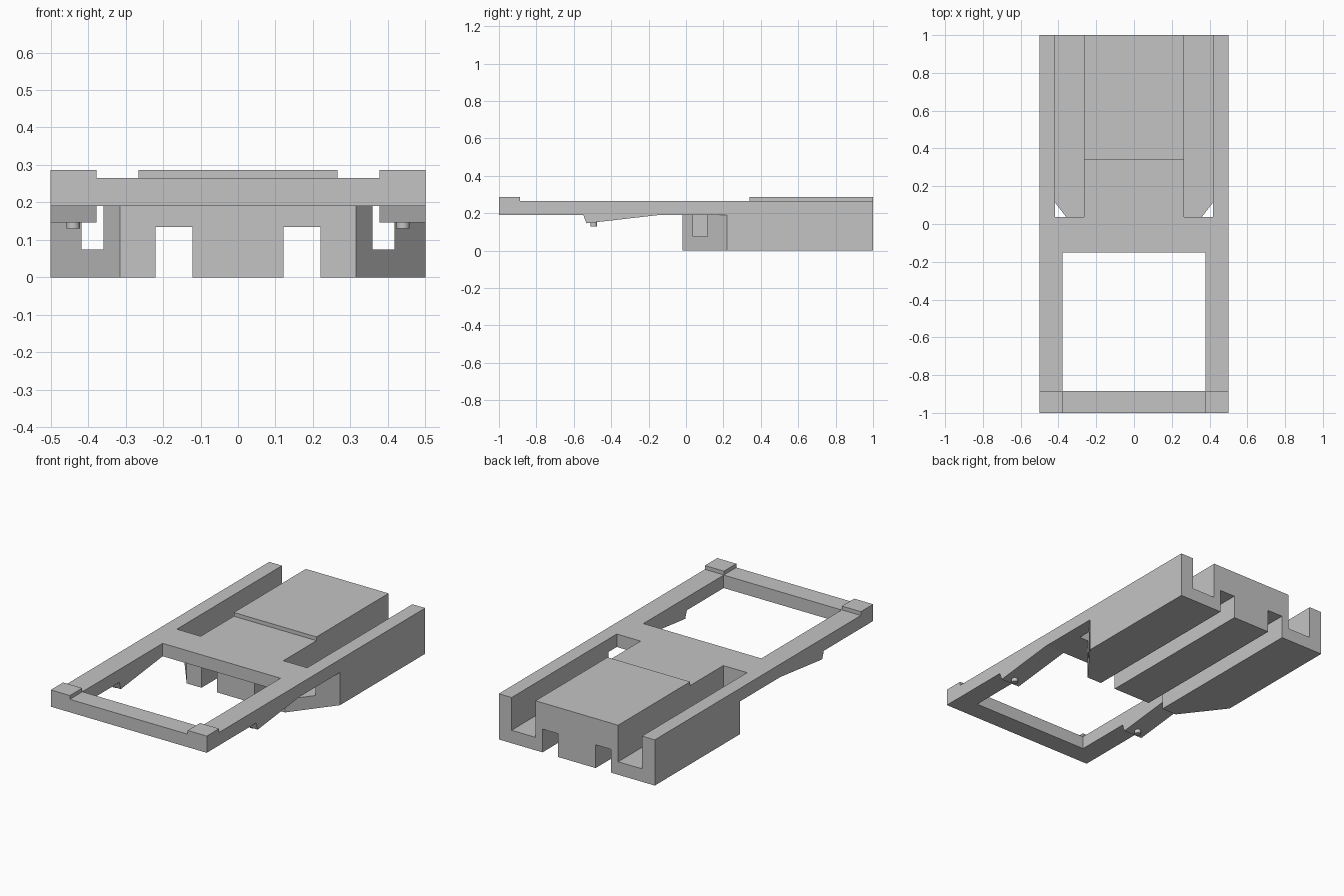
import bpy
import bmesh
from mathutils import Matrix

if "Cube" in bpy.data.objects:
    bpy.data.objects.remove(bpy.data.objects["Cube"], do_unlink=True)

grey = bpy.data.materials.new("light_grey")
grey.use_nodes = True
colour = (0.55, 0.55, 0.55, 1)
grey.diffuse_color = colour
grey.node_tree.nodes["Principled BSDF"].inputs["Base Color"].default_value = colour


def add_object(name, bm):
    bmesh.ops.recalc_face_normals(bm, faces=bm.faces)
    mesh = bpy.data.meshes.new(name)
    bm.to_mesh(mesh)
    bm.free()
    mesh.materials.append(grey)
    obj = bpy.data.objects.new(name, mesh)
    bpy.context.collection.objects.link(obj)
    return obj


def prism(name, outline, offset):
    """Extrude a closed outline of 3D points along an offset."""
    bm = bmesh.new()
    face = bm.faces.new([bm.verts.new(p) for p in outline])
    result = bmesh.ops.extrude_face_region(bm, geom=[face], use_keep_orig=True)
    verts = [g for g in result["geom"] if isinstance(g, bmesh.types.BMVert)]
    bmesh.ops.translate(bm, verts=verts, vec=offset)
    return add_object(name, bm)


def box(name, x, y, z):
    outline = [(x[0], y[0], z[0]), (x[1], y[0], z[0]), (x[1], y[1], z[0]), (x[0], y[1], z[0])]
    return prism(name, outline, (0, 0, z[1] - z[0]))


def span(side, a, b):
    return sorted((side * a, side * b))


def combine(target, tool, operation):
    """Apply a boolean and discard the tool."""
    mod = target.modifiers.new("boolean", "BOOLEAN")
    mod.object, mod.operation, mod.solver = tool, operation, "EXACT"
    bpy.context.view_layer.update()
    evaluated = target.evaluated_get(bpy.context.evaluated_depsgraph_get())
    mesh = bpy.data.meshes.new_from_object(evaluated)
    target.modifiers.clear()
    target.data = mesh
    bpy.data.objects.remove(tool, do_unlink=True)


DECK_LOW, DECK_TOP, RAISED = 0.19, 0.265, 0.287

# Long flat deck joined to the rear body with its angled front corners
chassis = box("chassis", (-0.5, 0.5), (-1, 1), (DECK_LOW, DECK_TOP))
half = [(0.315, -0.02), (0.5, 0.22), (0.5, 1)]
outline = half + [(-x, y) for x, y in reversed(half)]
body = prism("rear_body", [(x, y, 0) for x, y in outline], (0, 0, 0.22))
combine(chassis, body, "UNION")

# Front window, upper side channels and lower grooves
cutters = [box("window_cutter", (-0.378, 0.378), (-0.885, -0.15), (0.1, 0.4))]
for side in (-1, 1):
    cutters.append(box("channel_cutter", span(side, 0.265, 0.418), (0.037, 1.1), (0.075, 0.4)))
    cutters.append(box("groove_cutter", span(side, 0.121, 0.22), (-0.1, 1.1), (-0.1, 0.135)))
for cutter in cutters:
    combine(chassis, cutter, "DIFFERENCE")

# Raised rear panel
box("raised_panel", (-0.265, 0.265), (0.34, 1), (DECK_TOP, RAISED))

for side, label in ((1, "left"), (-1, "right")):
    # Front corner pads
    box(label + "_corner_pad", span(side, 0.378, 0.5), (-1, -0.887), (DECK_TOP, RAISED))
    # Tapered ribs below the side rails
    profile = [(-0.548, DECK_LOW), (-0.533, 0.146), (-0.15, DECK_LOW)]
    prism(label + "_rail_rib", [(side * 0.378, y, z) for y, z in profile], (side * 0.122, 0, 0))
    # Small round pins on the ribs
    bm = bmesh.new()
    bmesh.ops.create_cone(bm, cap_ends=True, segments=24, radius1=0.018, radius2=0.018,
                          depth=0.04, matrix=Matrix.Translation((side * 0.44, -0.493, 0.15)))
    pin = add_object(label + "_pin", bm)
    for face in pin.data.polygons:
        face.use_smooth = len(face.vertices) == 4
    pin.data.set_sharp_from_angle(angle=0.6)
